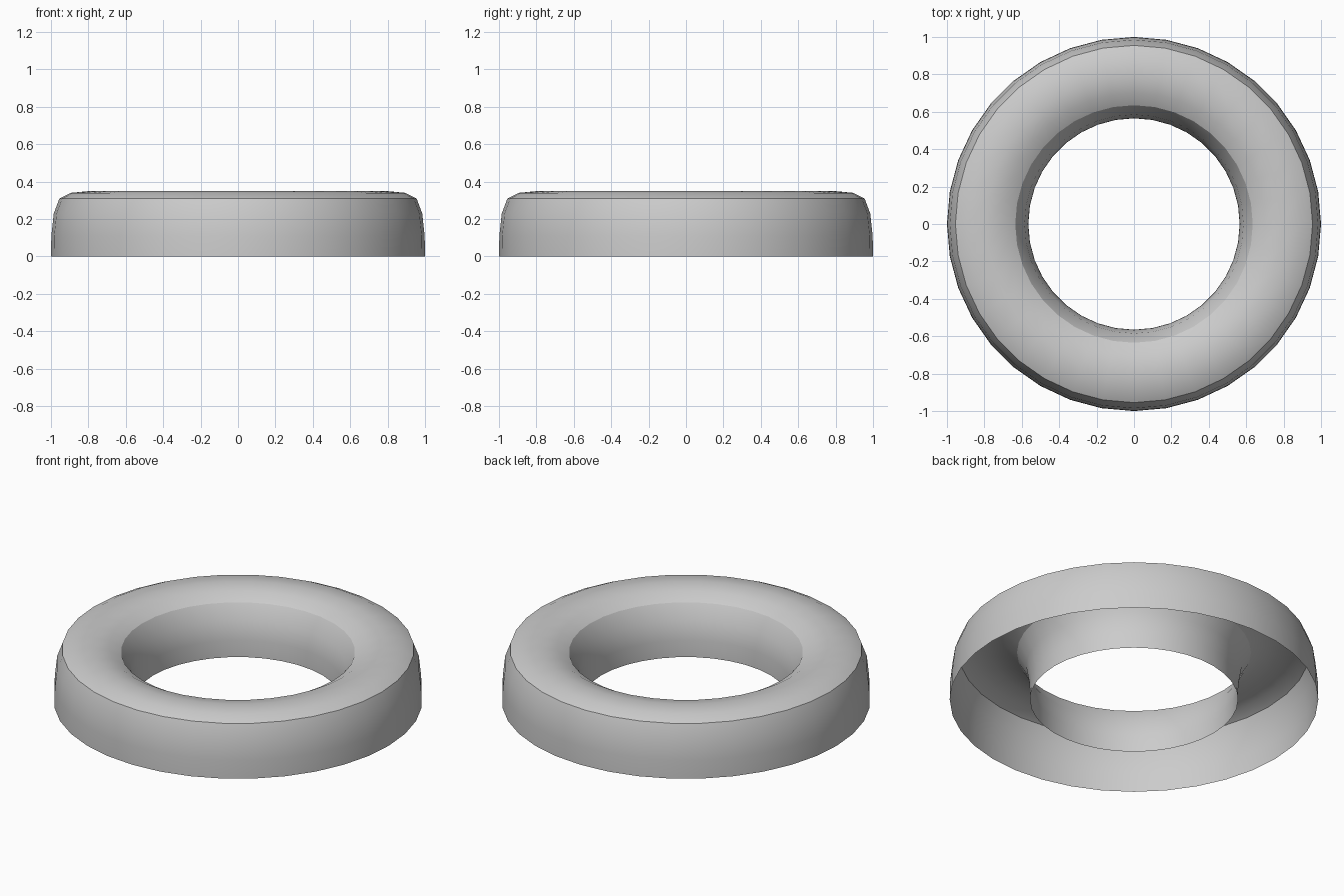
import bpy, bmesh, math

if "Cube" in bpy.data.objects:
    bpy.data.objects.remove(bpy.data.objects["Cube"])

SIDES = 36
# Cross-section (radius, height): inner wall, rounded top, outer wall; open underneath
PROFILE = [(0.565, 0), (0.566, 0.10), (0.585, 0.21), (0.635, 0.295),
           (0.70, 0.332), (0.79, 0.35), (0.895, 0.34), (0.955, 0.31),
           (0.985, 0.23), (0.998, 0.11), (1.0, 0)]
CREASES = (3, 7)  # profile points where inner and outer walls meet the top

bm = bmesh.new()
rings = []
for r, z in PROFILE:
    rings.append([bm.verts.new((r * math.cos(2 * math.pi * i / SIDES),
                                r * math.sin(2 * math.pi * i / SIDES), z))
                  for i in range(SIDES)])

# Skin the rings into a hollow shell
for a, b in zip(rings, rings[1:]):
    for i in range(SIDES):
        j = (i + 1) % SIDES
        f = bm.faces.new((a[i], b[i], b[j], a[j]))
        f.smooth = True

# Keep the two wall-to-top edges crisp
for k in CREASES:
    for i in range(SIDES):
        bm.edges.get((rings[k][i], rings[k][(i + 1) % SIDES])).smooth = False

# Faces point up and outwards
bm.normal_update()
bm.faces.ensure_lookup_table()
if bm.faces[5 * SIDES].normal.z < 0:
    bmesh.ops.reverse_faces(bm, faces=bm.faces[:])

mesh = bpy.data.meshes.new("ring_shell")
bm.to_mesh(mesh)
bm.free()
ring = bpy.data.objects.new("ring_shell", mesh)
bpy.context.collection.objects.link(ring)
